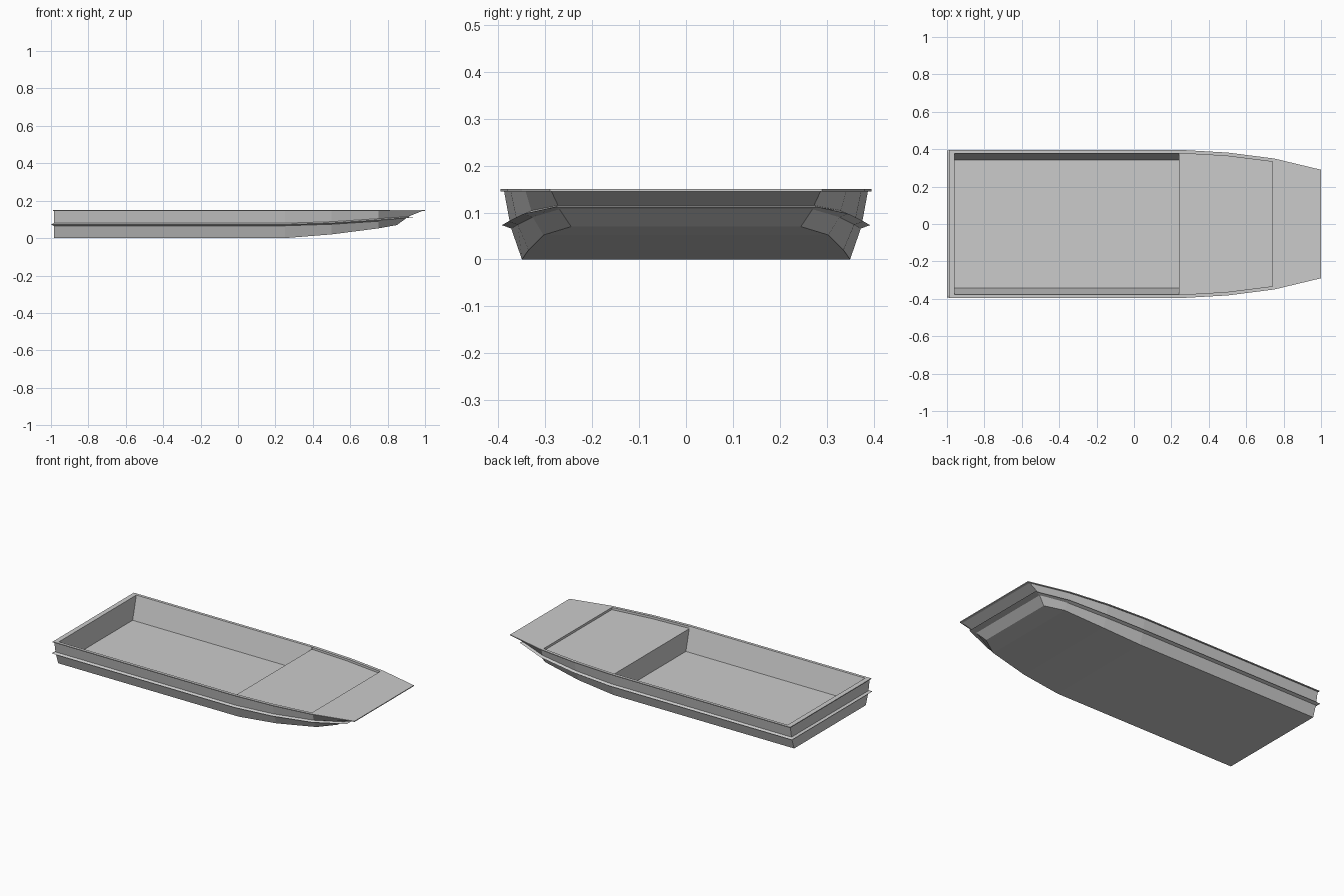
import bpy, bmesh

cube = bpy.data.objects.get("Cube")
if cube:
    bpy.data.objects.remove(cube)

grey = bpy.data.materials.new("bare aluminium grey")
grey.use_nodes = True
colour = (0.6, 0.6, 0.6, 1)
grey.diffuse_color = colour
grey.node_tree.nodes["Principled BSDF"].inputs["Base Color"].default_value = colour


def loop(stern_x, half, z, bow, lift=(0, 0)):
    """Closed outline around the boat: stern, three stations, bow, then mirrored."""
    side = [(stern_x, half, z), (0.25, half, z),
            (0.5, half - 0.014, z + lift[0]),
            (0.75, half - 0.046, z + lift[1]), bow]
    return mirrored(side)


def mirrored(side):
    return side + [(x, -y, z) for x, y, z in reversed(side)]


def loft(loops):
    """Quads between successive closed outlines."""
    faces = []
    for low, high in zip(loops, loops[1:]):
        n = len(low)
        for i in range(n):
            j = (i + 1) % n
            faces.append((high[i], high[j], low[j], low[i]))
    return faces


def strips(outline, upward):
    """Cross strips filling a mirrored outline."""
    n = len(outline)
    faces = []
    for i in range(n // 2 - 1):
        f = (outline[i], outline[i + 1], outline[n - 2 - i], outline[n - 1 - i])
        faces.append(f[::-1] if upward else f)
    return faces


def part(name, faces):
    bm = bmesh.new()
    for f in faces:
        f = list(dict.fromkeys(f))  # drop repeated corners
        if len(f) > 2:
            bm.faces.new([bm.verts.new(p) for p in f])
    bmesh.ops.remove_doubles(bm, verts=bm.verts, dist=0.0001)
    mesh = bpy.data.meshes.new(name)
    bm.to_mesh(mesh)
    bm.free()
    mesh.materials.append(grey)
    obj = bpy.data.objects.new(name, mesh)
    bpy.context.collection.objects.link(obj)


# Outlines from keel to gunwale
chine = loop(-0.985, 0.35, 0, (0.85, 0.245, 0.07), (0.02, 0.052))
rail_low = loop(-0.985, 0.373, 0.066, (0.9, 0.27, 0.107), (0.008, 0.024))
rail_tip = loop(-1.0, 0.393, 0.073, (0.94, 0.28, 0.112), (0.008, 0.024))
rail_high = loop(-0.985, 0.376, 0.08, (0.91, 0.273, 0.115), (0.008, 0.024))
rim_under = loop(-0.985, 0.388, 0.145, (0.985, 0.287, 0.145))
rim_low = loop(-0.99, 0.396, 0.145, (1.0, 0.29, 0.145))
rim_top = loop(-0.99, 0.396, 0.15, (1.0, 0.29, 0.15))

part("lower_hull", strips(chine, False) + loft([chine, rail_low]))
part("rub_rail", loft([rail_low, rail_tip, rail_high]))
part("topsides", loft([rail_high, rim_under]))

# Gunwale and bow plate around the opening
corner = (0.74, 0.333, 0.15)
opening = mirrored([(-0.96, 0.378, 0.15), (0.24, 0.378, 0.15),
                    (0.49, 0.364, 0.15), corner, corner])
part("gunwale", loft([rim_under, rim_low, rim_top, opening]))

# Foredeck set just below the gunwale
DECK, FLOOR = 0.136, 0.008
deck_top = [p for p in opening[1:4]]
deck_low = [(x, y, DECK) for x, y, z in deck_top]
part("foredeck", strips(mirrored(deck_low), True)
     + loft([mirrored(deck_top), mirrored(deck_low)])[:5])

# Open well: sloping sides, upright ends, flat floor
well_top = mirrored(opening[:2])
well_floor = mirrored([(-0.96, 0.342, FLOOR), (0.24, 0.342, FLOOR)])
walls = loft([well_top, well_floor])
bulkhead = [(x, y, DECK if z > DECK else z) for x, y, z in walls[1]]
part("well", strips(well_floor, True) + [walls[0], bulkhead, walls[2], walls[3]])
